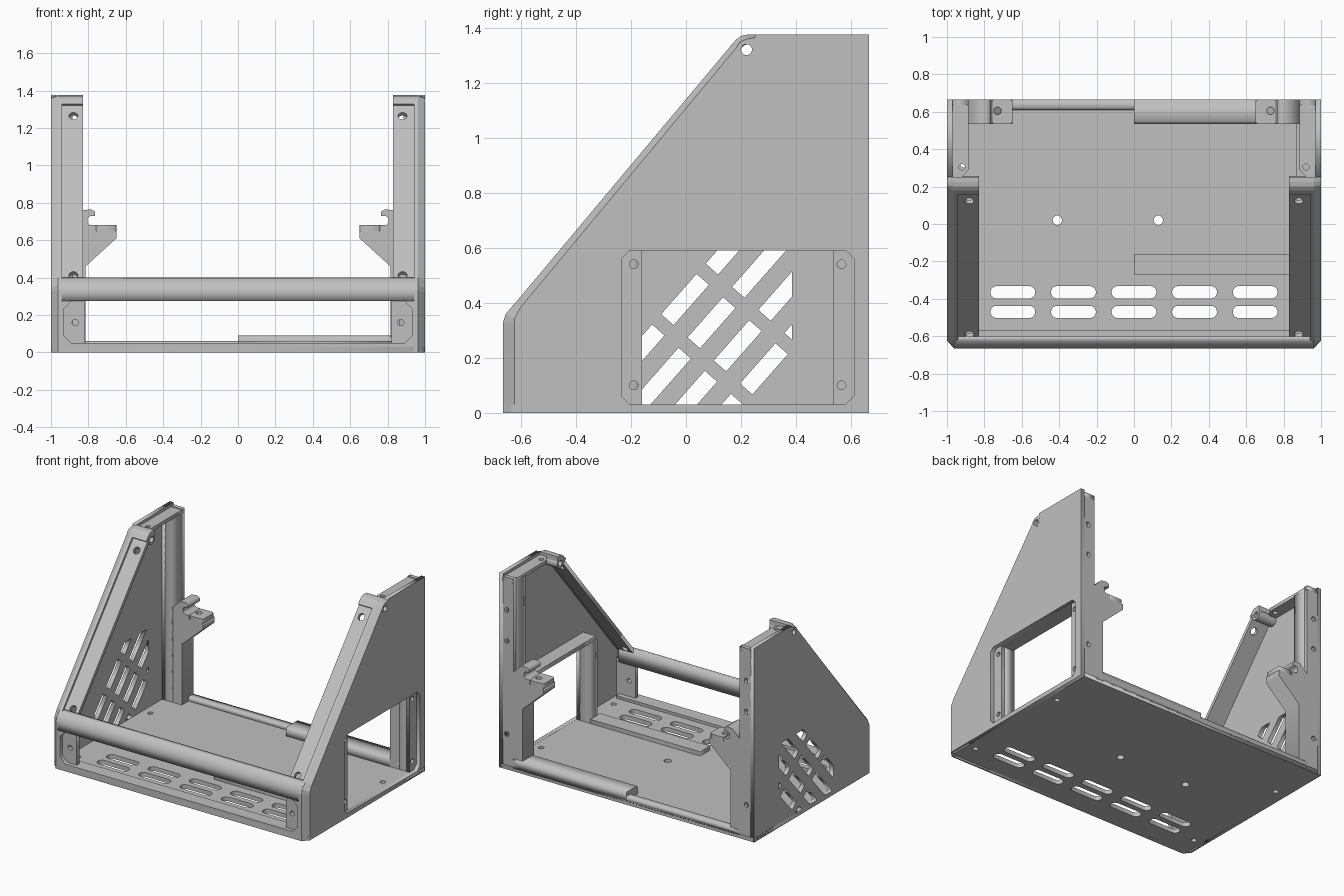
import bpy, bmesh, math
from mathutils import Matrix, Vector

cube = bpy.data.objects.get("Cube")
if cube:
    bpy.data.objects.remove(cube)

grey = bpy.data.materials.new("plain grey")
grey.use_nodes = True
grey.diffuse_color = (0.53, 0.53, 0.53, 1)
grey.node_tree.nodes["Principled BSDF"].inputs["Base Color"].default_value = (0.53, 0.53, 0.53, 1)

AXES = {
    "x": Matrix(((0, 0, 1, 0), (1, 0, 0, 0), (0, 1, 0, 0), (0, 0, 0, 1))),
    "y": Matrix(((1, 0, 0, 0), (0, 0, 1, 0), (0, 1, 0, 0), (0, 0, 0, 1))),
    "z": Matrix.Identity(4),
}


def finish(name, bm, both):
    bmesh.ops.remove_doubles(bm, verts=bm.verts, dist=0.0001)
    bmesh.ops.recalc_face_normals(bm, faces=bm.faces)
    mesh = bpy.data.meshes.new(name)
    bm.to_mesh(mesh)
    bm.free()
    mesh.materials.clear()
    mesh.materials.append(grey)
    ob = bpy.data.objects.new(name, mesh)
    bpy.context.collection.objects.link(ob)
    if both:
        ob.modifiers.new("mirror", "MIRROR").use_mirror_merge = False
    return ob


def plate(name, outer, holes, lo, hi, axis, both=False):
    """Filled outline with holes, extruded from lo to hi along an axis or in a frame."""
    curve = bpy.data.curves.new(name, "CURVE")
    curve.dimensions = "2D"
    curve.fill_mode = "BOTH"
    curve.extrude = (hi - lo) / 2
    for loop in [outer] + holes:
        spline = curve.splines.new("POLY")
        spline.points.add(len(loop) - 1)
        for point, (u, v) in zip(spline.points, loop):
            point.co = (u, v, 0, 1)
        spline.use_cyclic_u = True
    temp = bpy.data.objects.new(name, curve)
    bpy.context.collection.objects.link(temp)
    deps = bpy.context.evaluated_depsgraph_get()
    mesh = bpy.data.meshes.new_from_object(temp.evaluated_get(deps))
    bpy.data.objects.remove(temp)
    frame = AXES[axis] if isinstance(axis, str) else axis
    mesh.transform(frame @ Matrix.Translation((0, 0, (lo + hi) / 2)))
    bm = bmesh.new()
    bm.from_mesh(mesh)
    bpy.data.meshes.remove(mesh)
    return finish(name, bm, both)


def box(name, x, y, z, both=False):
    return plate(name, rect(*x, *y), [], *z, "z", both)


def rect(u0, u1, v0, v1, c=0):
    """Rectangle, with corners cut by c."""
    if not c:
        return [(u0, v0), (u1, v0), (u1, v1), (u0, v1)]
    return [(u0 + c, v0), (u1 - c, v0), (u1, v0 + c), (u1, v1 - c),
            (u1 - c, v1), (u0 + c, v1), (u0, v1 - c), (u0, v0 + c)]


def slot(u, v, r, half=0.0, n=20):
    """Circle, or a round-ended slot when half is the half length between centres."""
    pts = []
    for i in range(n):
        a = 2 * math.pi * (i + 0.5) / n
        pts.append((u + math.copysign(half, math.cos(a)) + r * math.cos(a), v + r * math.sin(a)))
    return pts


def clip(poly, u0, u1, v0, v1):
    """Clip a convex polygon to a rectangle."""
    for k, limit, sign in ((0, u0, 1), (0, u1, -1), (1, v0, 1), (1, v1, -1)):
        out = []
        for a, b in zip(poly, poly[1:] + poly[:1]):
            da, db = sign * (a[k] - limit), sign * (b[k] - limit)
            if da >= 0:
                out.append(a)
            if da * db < 0:
                t = da / (da - db)
                out.append((a[0] + t * (b[0] - a[0]), a[1] + t * (b[1] - a[1])))
        poly = out
    return poly


def inset(path, depths):
    """Move an open (y, z) path inward by a depth at each point."""
    out = []
    for i, p in enumerate(path):
        here = Vector(p)
        normals = []
        for a, b in ((i - 1, i), (i, i + 1)):
            if a >= 0 and b < len(path):
                d = (Vector(path[b]) - Vector(path[a])).normalized()
                normals.append(Vector((d.y, -d.x)))
        m = sum(normals, Vector((0, 0))).normalized()
        out.append(tuple(here + m * depths[i] / m.dot(normals[0])))
    return out


def sweep(name, path, section):
    """Sweep (x, depths) points along the path, on both sides of the model."""
    bm = bmesh.new()
    rails = [[bm.verts.new((x, y, z)) for y, z in inset(path, d)] for x, d in section]
    n = len(rails)
    for a in range(n):
        r, s = rails[a], rails[(a + 1) % n]
        for i in range(len(path) - 1):
            bm.faces.new((r[i], r[i + 1], s[i + 1], s[i]))
    for end in (0, -1):
        bm.faces.new([r[end] for r in rails])
    return finish(name, bm, True)


# Side silhouette: front edge, slope and rounded top corner
edge = [(-.665, 0), (-.665, .33), (-.655, .36), (-.62, .40),
        (.18, 1.355), (.2, 1.37), (.225, 1.375), (.25, 1.375)]
n = len(edge)
chamfer = [.042, .042, .035, .025, .02, .018, .015, .012]
wall = inset(edge, chamfer) + [(.25, 1.375), (.665, 1.375), (.665, 0)]
pivot = slot(.22, 1.32, .02)

# Left wall with a large window
plate("left_wall", wall, [rect(-.235, .61, .031, .59, .03), pivot], .97, 1, "x")

# Right wall with diagonal vents split by cross ribs
along, across = Vector((.66, .75)), Vector((.75, -.66))
vents = []
for v in (-.275, -.147, -.02, .107):
    for u0, u1 in ((-.3, .16), (.21, .405), (.455, .9)):
        corners = [(u0, v - .03), (u1, v - .03), (u1, v + .03), (u0, v + .03)]
        cell = clip([tuple(along * a + across * b) for a, b in corners], -.22, .385, .031, .59)
        if len(cell) > 2:
            vents.append(cell)
plate("right_wall", wall, vents + [pivot], -1, -.97, "x")

# Chamfered rim along the wall edges
sweep("wall_rim", edge, [(1, chamfer), (.962, [0] * n), (.94, [0] * n),
                         (.94, [.035] * n), (.97, [.035] * n)])

# Recessed sloping flange with screw holes, and its rounded cap
d = (Vector(edge[4]) - Vector(edge[3])).normalized()
slope = Matrix(((1, 0, 0, 0), (0, d.x, -d.y, -.62), (0, d.y, d.x, .40), (0, 0, 0, 1)))
plate("slope_flange", rect(.83, .945, 0, 1.23),
      [slot(.88, .03, .024), slot(.88, 1.14, .024)], -.04, -.015, slope, True)
cap = [(.158, 1.329)] + edge[4:]
sweep("flange_cap", cap, [(.945, [0] * 5), (.83, [0] * 5), (.83, [.034] * 5), (.945, [.034] * 5)])
plate("pivot_boss", slot(.22, 1.32, .036), [pivot], .83, 1.001, "x", True)

# Floor with vent slots and screw holes
holes = [slot(x * .324, y, .033, .087) for x in range(-2, 3) for y in (-.365, -.47)]
holes += [slot(-.41, .02, .025), slot(.13, .02, .025)]
holes += [slot(s * .91, y, .018) for s in (-1, 1) for y in (.32, -.49)]
plate("floor", [(-.96, -.665), (.96, -.665), (1, -.625), (1, .665), (-1, .665), (-1, -.625)],
      holes, 0, .03, "z")

# Front frame, sill, top bar and mounting tabs
plate("front_frame", rect(-.945, .945, 0, .33), [rect(-.93, .93, .05, .275, .04)], -.665, -.635, "y")
box("front_sill", (-.945, .945), (-.64, -.57), (.02, .05))
plate("front_bar", edge[1:3] + [(-.625, .395), (-.6, .4), (-.6, .275), (-.665, .275)],
      [], -.95, .95, "x")
plate("front_tab", rect(.82, .97, .03, .3), [slot(.87, .16, .017)], -.636, -.605, "y", True)

# Window frame: front column and top ledge
box("window_column", (.86, .945), (-.235, -.16), (.02, .6))
plate("window_column_face", rect(-.235, -.16, .03, .6),
      [slot(-.19, z, .016) for z in (.1, .54)], .944, .971, "x")
box("window_ledge", (.87, .975), (-.235, .6), (.59, .62))

# Rear posts with holes in the back face and in the window side
box("rear_post", (.885, .945), (.535, .64), (.02, 1.34), True)
plate("rear_post_side", rect(.535, .66, .02, 1.34),
      [slot(.565, z, .016) for z in (.1, .54)], .944, .971, "x", True)
plate("rear_post_back", rect(.885, .975, 0, 1.36),
      [slot(.94, z, .018) for z in (.25, .91, 1.13)], .635, .665, "y", True)

# Top flange on each wall
plate("top_flange", [(.975, .25), (.92, .25), (.885, .29), (.885, .665), (.975, .665)],
      [slot(.92, .305, .016)], 1.33, 1.355, "z", True)

# Hooked rear brackets
hook = [(.89, .02), (.815, .02), (.815, .46), (.65, .61), (.65, .65), (.76, .65), (.76, .68),
        (.79, .68), (.805, .692), (.805, .718), (.79, .73), (.765, .73), (.765, .752),
        (.785, .765), (.83, .76), (.89, .7)]
plate("rear_bracket", hook, [], .535, .665, "y", True)
plate("bracket_pad", rect(.65, .762, .535, .665, .012), [slot(.73, .605, .02)], .65, .68, "z", True)

# Rear lips and the floor rail
plate("rear_step", [(.535, .02), (.535, .075), (.55, .09), (.665, .09), (.665, .02)], [], 0, .89, "x")
plate("rear_lip", [(.61, .02), (.61, .05), (.62, .06), (.665, .06), (.665, .02)], [], -.89, 0, "x")
box("floor_rail", (0, .87), (-.27, -.16), (.02, .06))
